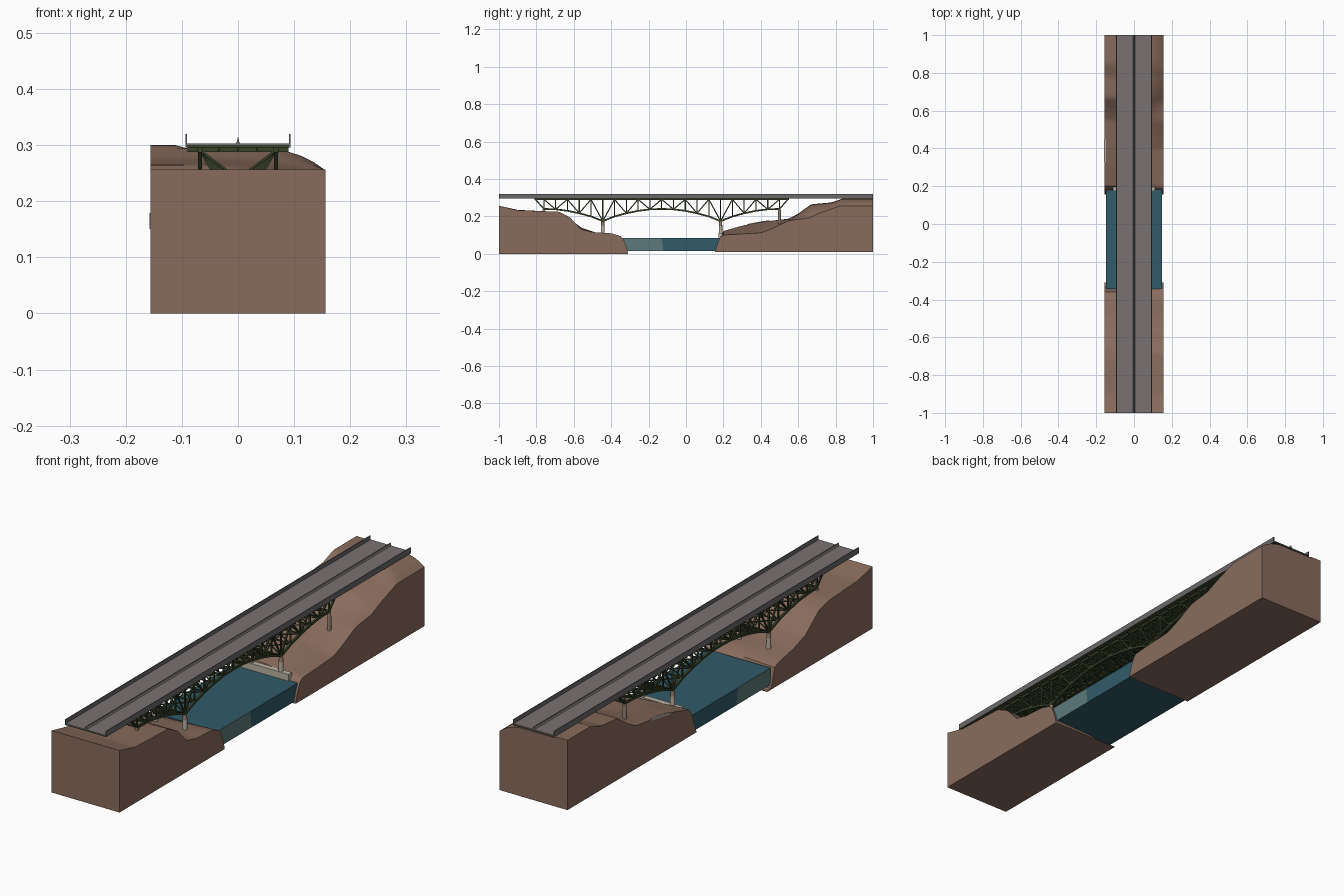
import bpy, bmesh, math
from mathutils import Vector, Matrix

if "Cube" in bpy.data.objects:
    bpy.data.objects.remove(bpy.data.objects["Cube"])


def material(name, rgb):
    m = bpy.data.materials.new(name)
    m.diffuse_color = (*rgb, 1)
    m.use_nodes = True
    m.node_tree.nodes["Principled BSDF"].inputs["Base Color"].default_value = m.diffuse_color
    return m


EARTH = material("brown earth", (0.25, 0.15, 0.108))
WATER = material("teal water", (0.03, 0.105, 0.14))
SHALLOW = material("pale teal shallows", (0.11, 0.195, 0.2))
STEEL = material("dark green steel", (0.04, 0.055, 0.022))
ROAD = material("road grey", (0.19, 0.17, 0.165))
RAIL = material("rail grey", (0.15, 0.14, 0.145))
BEIGE = material("beige concrete", (0.5, 0.45, 0.37))
TAN = material("tan stone", (0.32, 0.22, 0.17))


def finish(bm, name, *mats, smooth=None):
    bmesh.ops.recalc_face_normals(bm, faces=bm.faces)
    me = bpy.data.meshes.new(name)
    bm.to_mesh(me)
    bm.free()
    for m in mats:
        me.materials.append(m)
    if smooth:
        me.shade_smooth()
        me.set_sharp_from_angle(angle=math.radians(smooth))
    ob = bpy.data.objects.new(name, me)
    bpy.context.collection.objects.link(ob)
    return ob


def box(bm, x0, x1, y0, y1, z0, z1):
    mat = Matrix.Translation(((x0 + x1) / 2, (y0 + y1) / 2, (z0 + z1) / 2))
    mat = mat @ Matrix.Diagonal((x1 - x0, y1 - y0, z1 - z0, 1))
    bmesh.ops.create_cube(bm, size=1, matrix=mat)


def beam(bm, a, b, w):
    a, b = Vector(a), Vector(b)
    d = b - a
    rot = d.to_track_quat('Z', 'X').to_matrix().to_4x4()
    mat = Matrix.Translation((a + b) / 2) @ rot @ Matrix.Diagonal((w, w, d.length, 1))
    bmesh.ops.create_cube(bm, size=1, matrix=mat)


def sample(profile, y):
    for (y0, z0), (y1, z1) in zip(profile, profile[1:]):
        if y <= y1:
            t = max(0, (y - y0) / (y1 - y0))
            return z0 + (z1 - z0) * t
    return profile[-1][1]


# River banks: blend a left and a right height profile across the width
def height(x, y, left, right, power):
    t = (x + 0.156) / 0.312
    w = 1 - t ** power(y)
    z = sample(left, y) * w + sample(right, y) * (1 - w)
    return min(z, 0.294) if abs(x) < 0.1 else z


def bank(name, y0, y1, zb, left, right, power):
    bm = bmesh.new()
    nx, ny = 14, 56
    top, low = [], []
    for i in range(nx + 1):
        x = -0.156 + 0.312 * i / nx
        ys = [y0 + (y1 - y0) * j / ny for j in range(ny + 1)]
        top.append([bm.verts.new((x, y, max(zb + 0.003, height(x, y, left, right, power)))) for y in ys])
        low.append([bm.verts.new((x, y, zb)) for y in ys])
    for g in (top, low):
        for i in range(nx):
            for j in range(ny):
                bm.faces.new((g[i][j], g[i + 1][j], g[i + 1][j + 1], g[i][j + 1]))
    for i in (0, nx):
        for j in range(ny):
            bm.faces.new((top[i][j], top[i][j + 1], low[i][j + 1], low[i][j]))
    for j in (0, ny):
        for i in range(nx):
            bm.faces.new((top[i][j], top[i + 1][j], low[i + 1][j], low[i][j]))
    return finish(bm, name, EARTH, smooth=40)


FRONT_L = [(-1, .257), (-.9, .235), (-.72, .226), (-.65, .21), (-.56, .14), (-.48, .113),
           (-.4, .098), (-.36, .085), (-.335, .0), (-.31, 0)]
FRONT_R = [(-1, .257), (-.9, .233), (-.68, .225), (-.62, .195), (-.56, .13), (-.5, .116),
           (-.4, .11), (-.35, .095), (-.33, .075), (-.31, .005)]
BACK_L = [(.155, .012), (.17, .06), (.195, .12), (.3, .15), (.4, .17), (.55, .188), (.6, .215),
          (.67, .265), (.78, .275), (.85, .3), (1, .3)]
BACK_R = [(.155, .012), (.17, .06), (.19, .1), (.4, .112), (.46, .135), (.55, .178), (.65, .19),
          (.72, .22), (.82, .255), (1, .255)]


def back_power(y):
    return 1.2 + 4.5 * min(1, max(0, (y - 0.5) / 0.35))


bank("front_bank", -1, -.31, 0, FRONT_L, FRONT_R, lambda y: 1)
bank("back_bank", .155, 1, .01, BACK_L, BACK_R, back_power)

# River, with pale shallows on the sides near the front bank
bm = bmesh.new()
box(bm, -.147, .147, -.345, .185, .015, .084)
bmesh.ops.bisect_plane(bm, geom=bm.verts[:] + bm.edges[:] + bm.faces[:],
                       plane_co=(0, -.125, .05), plane_no=(0, 1, 0.12))
bm.normal_update()
for f in bm.faces:
    if abs(f.normal.x) > .5 and f.calc_center_median().y < -.125:
        f.material_index = 1
finish(bm, "river", WATER, SHALLOW)

# Roadway, green slab underneath, rails and centre barrier
bm = bmesh.new()
box(bm, -.092, .092, -1, 1, .3, .303)
finish(bm, "road_surface", ROAD)
bm = bmesh.new()
box(bm, -.093, .093, -.999, .999, .296, .3)
finish(bm, "deck_slab", STEEL)
for s, side in ((-1, "left"), (1, "right")):
    bm = bmesh.new()
    box(bm, s * .0925 - .0015, s * .0925 + .0015, -1, 1, .296, .32)
    finish(bm, side + "_rail", RAIL)
bm = bmesh.new()
profile = [(-.004, .303), (.004, .303), (.0015, .307), (.001, .314), (-.001, .314), (-.0015, .307)]
ends = [[bm.verts.new((x, y, z)) for x, z in profile] for y in (-1, 1)]
for e in ends:
    bm.faces.new(e)
for k in range(6):
    n = (k + 1) % 6
    bm.faces.new((ends[0][k], ends[0][n], ends[1][n], ends[1][k]))
finish(bm, "centre_barrier", ROAD)

# Arched deck truss: 20 panels, with deep nodes over the two main piers
TOP, STEP, TX = .291, .063, .068
DEPTH = [.175, .2, .217, .23, .238, .24]
nodes = []
for i in range(21):
    k = min(abs(i - 5), abs(i - 15))
    nodes.append((-.76 + STEP * i, DEPTH[k], k))
for s, side in ((-1, "left"), (1, "right")):
    bm = bmesh.new()
    x = s * TX
    beam(bm, (x, -.81, TOP), (x, .55, TOP), .009)
    for y, z, k in nodes:
        beam(bm, (x, y, z), (x, y, TOP), .006)
    for (ya, za, ka), (yb, zb, kb) in zip(nodes, nodes[1:]):
        beam(bm, (x, ya, za), (x, yb, zb), .009)
        if ka % 2 == 0:
            beam(bm, (x, ya, za), (x, yb, TOP), .006)
        else:
            beam(bm, (x, ya, TOP), (x, yb, zb), .006)
    beam(bm, (x, -.76, .24), (x, -.805, TOP), .007)
    beam(bm, (x, .5, .24), (x, .545, TOP), .007)
    finish(bm, side + "_truss", STEEL)

# Floor beams, sway frames and lateral bracing between the trusses
bm = bmesh.new()
for y, z, k in nodes:
    box(bm, -.09, .09, y - .003, y + .003, .288, .297)
    beam(bm, (-TX, y, z), (TX, y, z), .005)
    for s in (-1, 1):
        beam(bm, (s * TX, y, TOP), (0, y, z), .004)
for (ya, za, _), (yb, zb, _) in zip(nodes, nodes[1:]):
    for s in (-1, 1):
        beam(bm, (s * TX, ya, za), (-s * TX, yb, zb), .004)
for x in (-.034, 0, .034):
    box(bm, x - .002, x + .002, -.8, .54, .29, .297)
finish(bm, "cross_bracing", STEEL)

# Piers under the truss bearings
def column(name, x, y, z0, z1, r, mat):
    bm = bmesh.new()
    bmesh.ops.create_cone(bm, cap_ends=True, segments=12, radius1=r, radius2=r * .9,
                          depth=z1 - z0, matrix=Matrix.Translation((x, y, (z0 + z1) / 2)))
    finish(bm, name, mat, smooth=40)


for s, side in ((-1, "left"), (1, "right")):
    x = s * TX
    column(side + "_front_pier", x, -.445, .095, .15, .010, BEIGE)
    column(side + "_front_pier_head", x, -.445, .15, .173, .009, TAN)
    column(side + "_back_pier", x, .185, .07, .15, .010, BEIGE)
    column(side + "_back_pier_head", x, .185, .15, .173, .009, TAN)
    column(side + "_far_pier", x, .5, .12, .236, .009, TAN)
    column(side + "_near_stub", x, -.76, .21, .238, .008, TAN)

# Concrete footing wall at the back shore
bm = bmesh.new()
box(bm, -.11, .11, .174, .196, .07, .112)
finish(bm, "footing_wall", BEIGE)

# Pale stone patch on the left edge of the back bank
bm = bmesh.new()
pts = [(y, sample(BACK_L, y) + .002) for y in (.33, .37, .41, .45)]
for (ya, za), (yb, zb) in zip(pts, pts[1:]):
    beam(bm, (-.153, ya, za - .003), (-.153, yb, zb - .003), .009)
finish(bm, "stone_patch", BEIGE)
